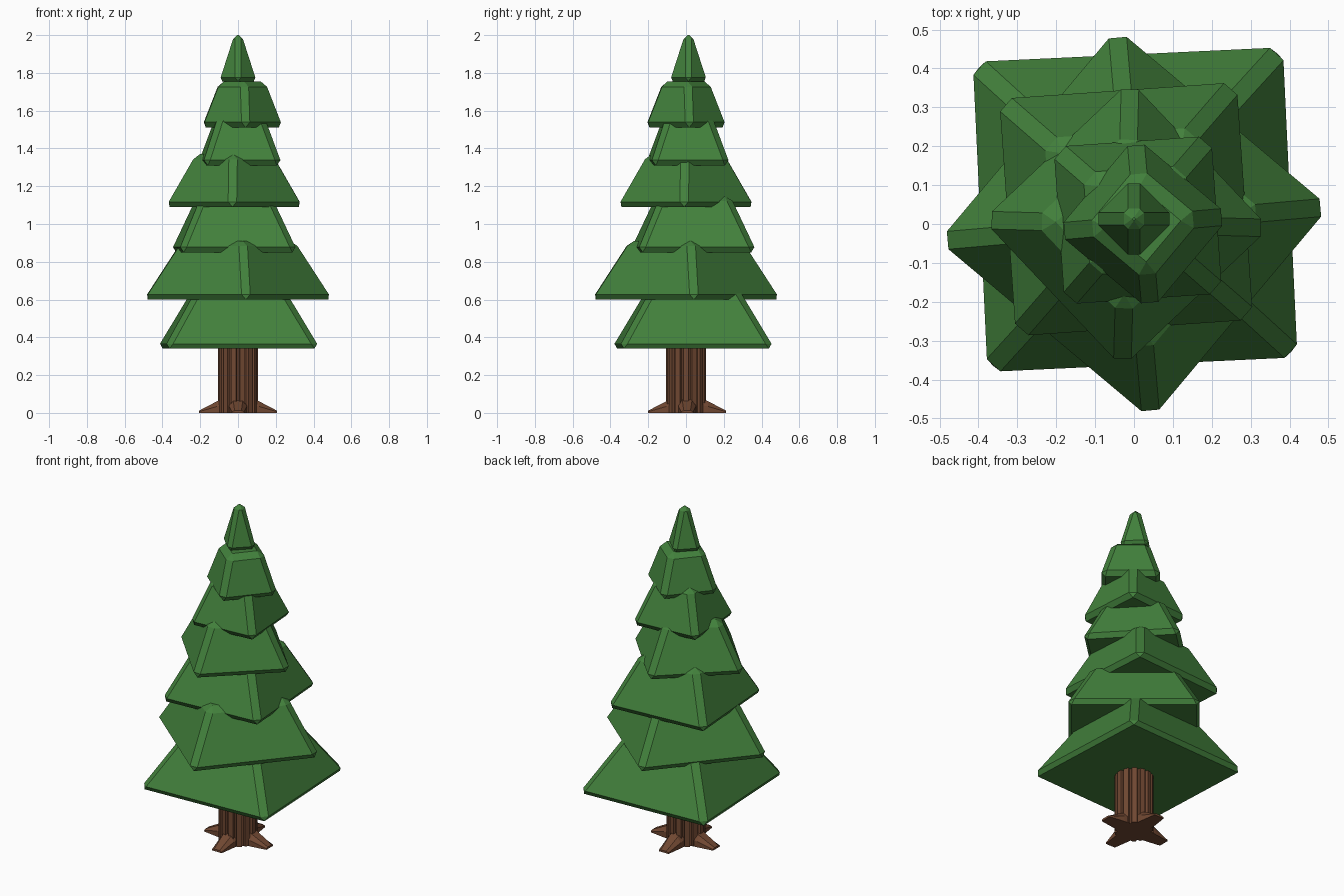
import bpy, bmesh
from math import sin, cos, pi, radians
from mathutils import Matrix

if "Cube" in bpy.data.objects:
    bpy.data.objects.remove(bpy.data.objects["Cube"])


def material(name, rgb):
    m = bpy.data.materials.new(name)
    m.diffuse_color = (*rgb, 1)
    m.use_nodes = True
    m.node_tree.nodes["Principled BSDF"].inputs["Base Color"].default_value = m.diffuse_color
    return m


GREEN = material("needles", (0.055, 0.22, 0.045))
BROWN = material("bark", (0.165, 0.065, 0.032))


def loft(name, rings, mat, bevel=0.0, matrix=None):
    """Closed solid through matching rings of points, flat shaded."""
    bm = bmesh.new()
    loops = [[bm.verts.new(p) for p in ring] for ring in rings]
    n = len(loops[0])
    for a, b in zip(loops, loops[1:]):
        for i in range(n):
            j = (i + 1) % n
            bm.faces.new((a[i], a[j], b[j], b[i]))
    bm.faces.new(loops[0][::-1])
    bm.faces.new(loops[-1])
    if bevel:
        bmesh.ops.bevel(bm, geom=bm.edges[:], offset=bevel, segments=1,
                        affect='EDGES', clamp_overlap=True)
    if matrix:
        bm.transform(matrix)
    bmesh.ops.recalc_face_normals(bm, faces=bm.faces[:])
    mesh = bpy.data.meshes.new(name)
    bm.to_mesh(mesh)
    bm.free()
    ob = bpy.data.objects.new(name, mesh)
    mesh.materials.append(mat)
    bpy.context.collection.objects.link(ob)
    return ob


def square(h, z):
    return [(-h, -h, z), (h, -h, z), (h, h, z), (-h, h, z)]


# Foliage tiers: centre x, y, bottom z, top z, bottom half, top half, turn, bevel
tiers = [
    (0.003, 0.037, 0.34, 0.66, 0.414, 0.230, 2.7, 0.03),
    (0.0, 0.0, 0.60, 0.91, 0.369, 0.226, 50.0, 0.03),
    (-0.02, 0.038, 0.85, 1.15, 0.318, 0.185, 4.0, 0.03),
    (-0.02, 0.0, 1.09, 1.37, 0.272, 0.158, 43.4, 0.03),
    (0.01, 0.01, 1.31, 1.57, 0.213, 0.122, 4.0, 0.03),
    (0.023, 0.0, 1.51, 1.755, 0.167, 0.099, 50.0, 0.03),
    (0.0, 0.013, 1.755, 2.0, 0.081, 0.025, 45.0, 0.022),
]
for i, (x, y, z0, z1, h0, h1, turn, bev) in enumerate(tiers):
    place = Matrix.Translation((x, y, 0)) @ Matrix.Rotation(radians(turn), 4, 'Z')
    loft(f"foliage_tier_{i + 1}", [square(h0, z0), square(h1, z1)], GREEN, bev, place)

# Trunk: ribbed bark column
TEETH = 14


def bark_ring(z):
    pts = []
    for k in range(TEETH):
        for frac, r in ((-0.3, 0.106), (0.3, 0.106), (0.4, 0.092), (0.6, 0.092)):
            a = 2 * pi * (k + frac) / TEETH
            pts.append((r * cos(a), r * sin(a), z))
    return pts


loft("trunk", [bark_ring(0), bark_ring(0.42)], BROWN)


# Roots: four tapering wedges with chamfered tops
def root_ring(r, w, h):
    return [(r, -w, 0), (r, w, 0), (r, w, h * 0.55), (r, w * 0.55, h),
            (r, -w * 0.55, h), (r, -w, h * 0.55)]


for k in range(4):
    place = Matrix.Translation((0, 0.006, 0)) @ Matrix.Rotation(k * pi / 2, 4, 'Z')
    loft(f"root_{k + 1}", [root_ring(0.05, 0.05, 0.085), root_ring(0.11, 0.046, 0.062),
                           root_ring(0.206, 0.032, 0.012)], BROWN, 0, place)
